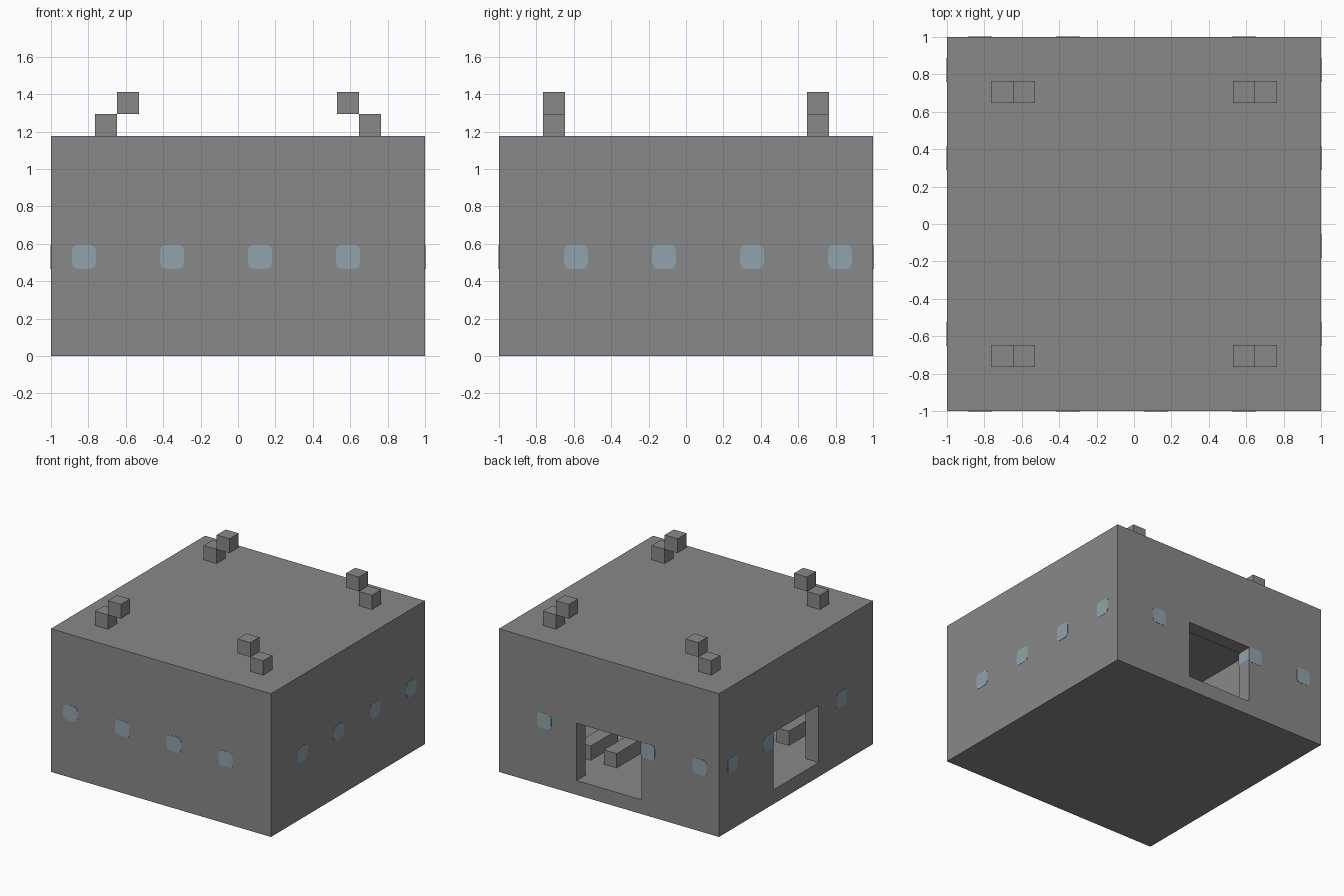
import bpy
import bmesh
from mathutils import Matrix, Vector

old = bpy.data.objects.get("Cube")
if old:
    bpy.data.objects.remove(old, do_unlink=True)

N = 17            # blocks along each side
U = 2 / N         # size of one block


def material(name, color):
    m = bpy.data.materials.new(name)
    m.use_nodes = True
    m.diffuse_color = color
    m.node_tree.nodes["Principled BSDF"].inputs["Base Color"].default_value = color
    return m


stone = material("stone grey", (0.25, 0.25, 0.25, 1))
glass = material("pale blue glass", (0.28, 0.37, 0.41, 1))


def add_object(name, bm, mat):
    mesh = bpy.data.meshes.new(name)
    bm.to_mesh(mesh)
    bm.free()
    mesh.materials.append(mat)
    obj = bpy.data.objects.new(name, mesh)
    bpy.context.collection.objects.link(obj)
    return obj


def box(name, lo, hi, mat=stone):
    """Box given by its low and high corners in block counts."""
    a = Vector(lo) * U - Vector((1, 1, 0))
    b = Vector(hi) * U - Vector((1, 1, 0))
    bm = bmesh.new()
    bmesh.ops.create_cube(bm, size=1, matrix=Matrix.Translation((a + b) / 2)
                          @ Matrix.Diagonal((*(b - a), 1)))
    return add_object(name, bm, mat)


def cut(target, cutter):
    mod = target.modifiers.new("cut", 'BOOLEAN')
    mod.operation = 'DIFFERENCE'
    mod.solver = 'EXACT'
    mod.object = cutter
    cutter.hide_render = True
    bpy.context.view_layer.objects.active = target
    bpy.ops.object.modifier_apply(modifier=mod.name)
    bpy.data.objects.remove(cutter, do_unlink=True)


# Hollow building with a doorway in the back and in the -x side
building = box("building_shell", (0, 0, 0), (N, N, 10))
cut(building, box("room_cutter", (1, 1, 1), (N - 1, N - 1, 9)))
cut(building, box("back_door_cutter", (6, N - 2, 1), (11, N + 1, 5)))
cut(building, box("side_door_cutter", (-1, 6, 1), (2, 11, 5)))

# Stepped pairs of blocks at the roof corners
for y in (2, N - 3):
    for outer, inner in ((2, 3), (N - 3, N - 4)):
        box("roof_block_lower", (outer, y, 10), (outer + 1, y + 1, 11))
        box("roof_block_upper", (inner, y, 11), (inner + 1, y + 1, 12))

# Low benches on the floor of the room
for x, y in ((10, 11), (12, 11), (3, 2), (5, 2)):
    box("bench", (x, y, 1), (x + 1, y + 3, 2))


def window(name, x, y, along_x):
    """Rounded square pane passing through the wall."""
    size, depth = 0.128, U + 0.004
    scale = (size, depth, size) if along_x else (depth, size, size)
    bm = bmesh.new()
    bmesh.ops.create_cube(bm, size=1, matrix=Matrix.Diagonal((*scale, 1)))
    axis = 1 if along_x else 0
    edges = [e for e in bm.edges
             if abs((e.verts[0].co - e.verts[1].co)[axis]) > 0.01]
    bmesh.ops.bevel(bm, geom=edges, offset=0.032, segments=4, profile=0.5,
                    affect='EDGES')
    center = Vector((x + 0.5, y + 0.5, 4.5)) * U - Vector((1, 1, 0))
    bmesh.ops.translate(bm, verts=bm.verts, vec=center)
    add_object(name, bm, glass)


# Rows of windows, left out where a doorway is
for i in (1, 5, 9, 13):
    window("front_window", i, 0, True)
    if i != 9:
        window("back_window", i, N - 1, True)
for i in (3, 7, 11, 15):
    window("plus_x_window", N - 1, i, False)
    if i != 7:
        window("minus_x_window", 0, i, False)
